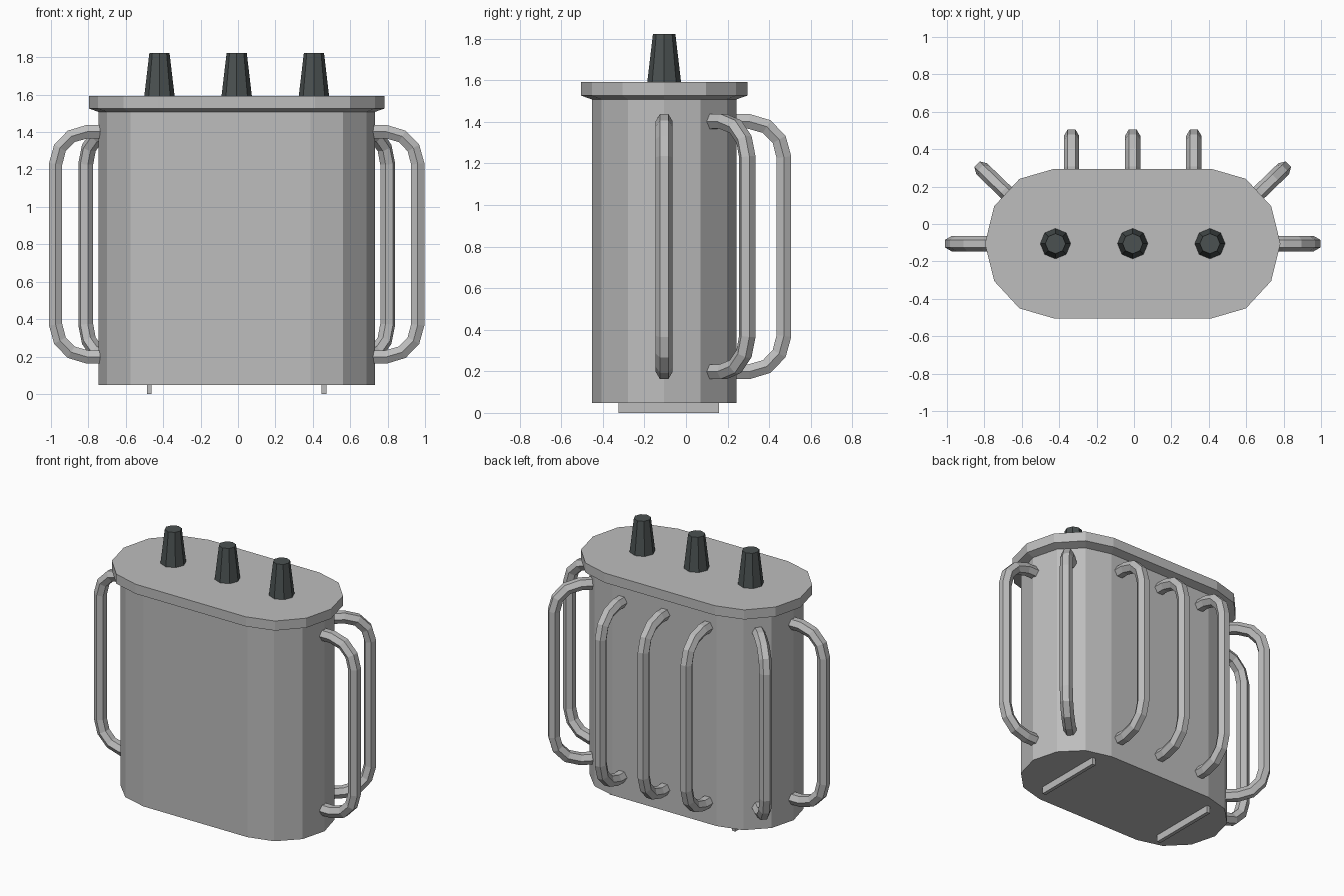
import bpy
import bmesh
from math import sin, cos, pi, radians
from mathutils import Vector

cube = bpy.data.objects.get("Cube")
if cube:
    bpy.data.objects.remove(cube, do_unlink=True)

CX, CY = -0.007, -0.105  # centre of the tank


def material(name, rgb):
    mat = bpy.data.materials.new(name)
    mat.use_nodes = True
    colour = (*rgb, 1.0)
    mat.diffuse_color = colour
    mat.node_tree.nodes["Principled BSDF"].inputs["Base Color"].default_value = colour
    return mat


grey = material("light grey paint", (0.51, 0.51, 0.51))
dark = material("dark glazed ceramic", (0.07, 0.083, 0.083))


def loft(name, rings, mat):
    """Flat shaded solid through rings of points, capped at both ends."""
    bm = bmesh.new()
    loops = [[bm.verts.new(p) for p in ring] for ring in rings]
    n = len(loops[0])
    for a, b in zip(loops, loops[1:]):
        for i in range(n):
            j = (i + 1) % n
            bm.faces.new((a[i], a[j], b[j], b[i]))
    bm.faces.new(loops[0][::-1])
    bm.faces.new(loops[-1])
    bmesh.ops.recalc_face_normals(bm, faces=bm.faces)
    mesh = bpy.data.meshes.new(name)
    bm.to_mesh(mesh)
    bm.free()
    mesh.materials.append(mat)
    obj = bpy.data.objects.new(name, mesh)
    bpy.context.collection.objects.link(obj)
    return obj


def stadium(straight, rx, ry, z):
    """Rounded oblong outline with six facets on each end."""
    ring = []
    for side in (1, -1):
        for k in range(7):
            a = -pi / 2 + k * pi / 6
            ring.append((CX + side * (straight + rx * cos(a)),
                         CY + side * ry * sin(a), z))
    return ring


def circle(x, y, r, z, sides=8):
    return [(x + r * cos(2 * pi * k / sides), y + r * sin(2 * pi * k / sides), z)
            for k in range(sides)]


# Tank body with a flared rim and flat lid
body = (0.395, 0.345, 0.348)
rim = (0.42, 0.37, 0.40)
loft("tank", [stadium(*body, 0.048), stadium(*body, 1.508),
              stadium(*rim, 1.526), stadium(*rim, 1.592)], grey)

# Tapered insulators on the lid
for label, dx in (("right", -0.413), ("middle", 0), ("left", 0.413)):
    x = CX + dx
    loft(label + "_insulator",
         [circle(x, CY, 0.082, 1.585), circle(x, CY, 0.054, 1.822)], dark)

# Cooling pipe path as (distance from tank wall, height)
bend = [(-0.03, 1.402), (0.06, 1.402), (0.145, 1.377), (0.205, 1.315), (0.228, 1.23)]
path = bend + [(d, 1.60 - z) for d, z in reversed(bend)]


def pipe(name, x, y, angle, radius=0.041, sides=6):
    out = Vector((cos(angle), sin(angle), 0))
    across = Vector((-sin(angle), cos(angle), 0))
    pts = [Vector((x, y, 0)) + out * d + Vector((0, 0, z)) for d, z in path]
    rings = []
    for i, p in enumerate(pts):
        before = (p - pts[i - 1]).normalized() if i else Vector()
        after = (pts[i + 1] - p).normalized() if i + 1 < len(pts) else Vector()
        tangent = (before + after).normalized()
        normal = tangent.cross(across)
        rings.append([p + radius * (across * cos(2 * pi * k / sides)
                                    + normal * sin(2 * pi * k / sides))
                      for k in range(sides)])
    loft(name, rings, grey)


# Pipes on the back, the rounded corners and the ends
for label, dx in (("right", -0.327), ("middle", 0), ("left", 0.327)):
    pipe("back_pipe_" + label, CX + dx, CY + 0.348, pi / 2)
for label, s in (("left", 1), ("right", -1)):
    pipe("end_pipe_" + label, CX + s * 0.74, CY, 0 if s > 0 else pi)
    a = radians(44)
    pipe("corner_pipe_" + label, CX + s * (0.395 + 0.345 * cos(a)),
         CY + 0.348 * sin(a), a if s > 0 else pi - a)

# Thin support rails underneath
for label, s in (("left", 1), ("right", -1)):
    x, y, w, l = CX + s * 0.467, -0.083, 0.0125, 0.242
    loft("support_rail_" + label,
         [[(x - w, y - l, z), (x + w, y - l, z), (x + w, y + l, z), (x - w, y + l, z)]
          for z in (0, 0.055)], grey)
